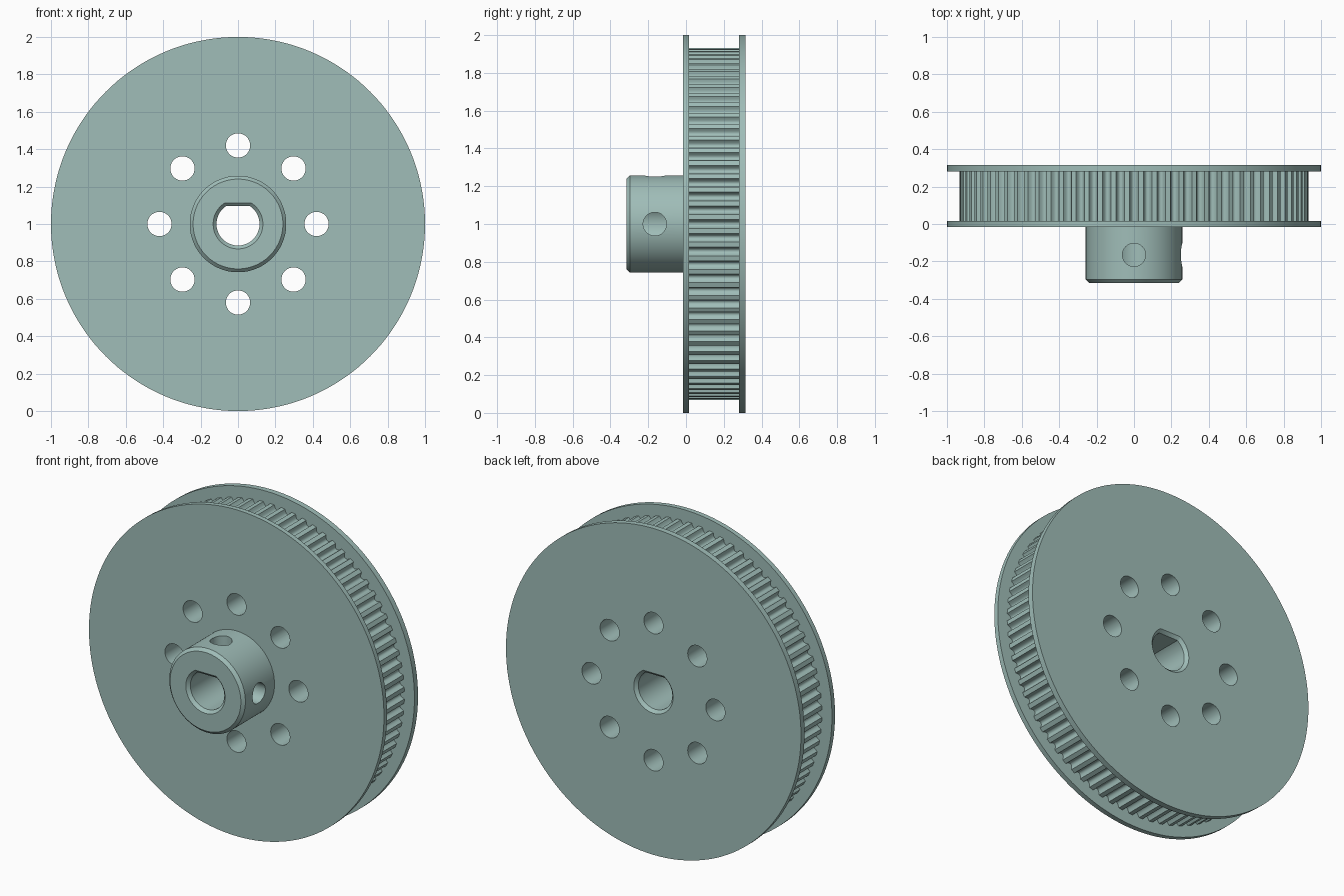
import bpy
import bmesh
from math import sin, cos, pi, asin, radians
from mathutils import Matrix, Vector

if "Cube" in bpy.data.objects:
    bpy.data.objects.remove(bpy.data.objects["Cube"])

CENTRE = Vector((0, 0, 1))
TEETH = 80
TIP, ROOT = 0.932, 0.905

metal = bpy.data.materials.new("grey_green_metal")
metal.use_nodes = True
colour = (0.35, 0.51, 0.48, 1)
metal.diffuse_color = colour
metal.node_tree.nodes["Principled BSDF"].inputs["Base Color"].default_value = colour


def circle(r, n=64):
    return [(r * cos(2 * pi * i / n), r * sin(2 * pi * i / n)) for i in range(n)]


def d_shape(r, flat, n=64):
    """Circle with its top cut off flat."""
    a = asin(flat / r)
    span = pi + 2 * a
    return [(r * cos(a - span * i / n), r * sin(a - span * i / n)) for i in range(n + 1)][::-1]


def toothed_outline():
    """Narrow rounded teeth parted by round grooves."""
    pitch = 2 * pi / TEETH
    half = 0.32 * pitch
    pts = []
    for t in range(TEETH):
        for k in range(11):
            u = -1 + k / 5
            depth = (1 - abs(u) ** 2.5) * (TIP - ROOT)
            a = t * pitch + u * half
            pts.append(((TIP - depth) * cos(a), (TIP - depth) * sin(a)))
    return pts


def add_loft(bm, rings, matrix=Matrix()):
    """Skin (y, outline) rings into a closed solid along y."""
    loops = [[bm.verts.new(matrix @ Vector((x, y, z))) for x, z in outline]
             for y, outline in rings]
    n = len(loops[0])
    for a, b in zip(loops, loops[1:]):
        for i in range(n):
            j = (i + 1) % n
            bm.faces.new((a[i], a[j], b[j], b[i]))
    bm.faces.new(loops[0][::-1])
    bm.faces.new(loops[-1])


def make_object(name, solids):
    bm = bmesh.new()
    for rings, matrix in solids:
        add_loft(bm, rings, matrix)
    bmesh.ops.recalc_face_normals(bm, faces=bm.faces)
    mesh = bpy.data.meshes.new(name)
    bm.to_mesh(mesh)
    bm.free()
    mesh.materials.append(metal)
    obj = bpy.data.objects.new(name, mesh)
    obj.location = CENTRE
    bpy.context.collection.objects.link(obj)
    return obj


I = Matrix()

# Solid parts
front_flange = make_object("front_flange", [([(-0.015, circle(1, 144)), (0.015, circle(1, 144))], I)])
rear_flange = make_object("rear_flange", [([(0.28, circle(1, 144)), (0.315, circle(1, 144))], I)])
drum = make_object("toothed_drum", [([(0.015, toothed_outline()), (0.28, toothed_outline())], I)])
hub = make_object("hub", [([(-0.315, circle(0.24, 96)), (-0.297, circle(0.258, 96)),
                            (-0.015, circle(0.258, 96))], I)])

# Cutters: D bore chamfered at both ends, ring of holes, two set-screw holes
def bore_ring(y, grow):
    return (y, d_shape(0.115 + grow, 0.095 + grow))


bore = make_object("bore_cutter", [([bore_ring(-0.335, 0.038), bore_ring(-0.297, 0),
                                     bore_ring(0.297, 0), bore_ring(0.335, 0.038)], I)])
holes = make_object("hole_cutter", [
    ([(-0.1, circle(0.065, 40)), (0.4, circle(0.065, 40))],
     Matrix.Translation((0.42 * cos(k * pi / 4), 0, 0.42 * sin(k * pi / 4))))
    for k in range(8)])
screw_tube = [(0.03, circle(0.062, 40)), (0.4, circle(0.062, 40))]
at_screw = Matrix.Translation((0, -0.165, 0))
screw_side = make_object("side_screw_cutter", [(screw_tube, at_screw @ Matrix.Rotation(-pi / 2, 4, "Z"))])
screw_top = make_object("top_screw_cutter", [(screw_tube, at_screw @ Matrix.Rotation(pi / 2, 4, "X"))])

cuts = {front_flange: [bore, holes], rear_flange: [bore, holes],
        drum: [bore, holes], hub: [bore, screw_side, screw_top]}
for part, cutters in cuts.items():
    for cutter in cutters:
        mod = part.modifiers.new(cutter.name, "BOOLEAN")
        mod.operation = "DIFFERENCE"
        mod.solver = "EXACT"
        mod.object = cutter

# Bake the cuts, then drop the cutters
bpy.context.view_layer.update()
graph = bpy.context.evaluated_depsgraph_get()
baked = {p: bpy.data.meshes.new_from_object(p.evaluated_get(graph)) for p in cuts}
for part, mesh in baked.items():
    part.modifiers.clear()
    part.data = mesh
for cutter in (bore, holes, screw_side, screw_top):
    bpy.data.objects.remove(cutter)

# Smooth the round walls, keep the edges crisp
bpy.ops.object.select_all(action="DESELECT")
for part in cuts:
    part.select_set(True)
bpy.context.view_layer.objects.active = hub
bpy.ops.object.shade_smooth_by_angle(angle=radians(25))
